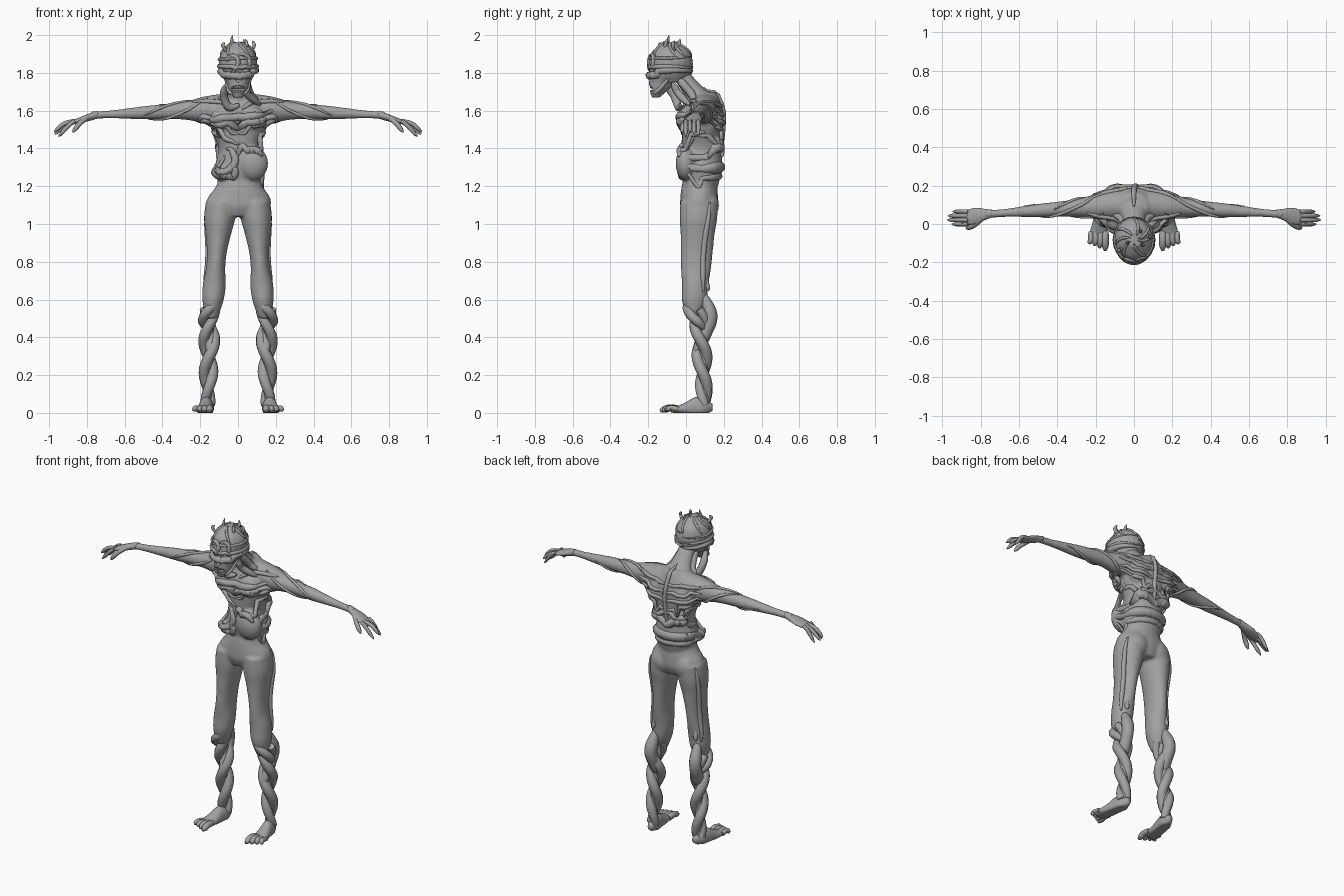
import bpy, bmesh, math, random
from mathutils import Vector
from mathutils.bvhtree import BVHTree

random.seed(4)
if "Cube" in bpy.data.objects:
    bpy.data.objects.remove(bpy.data.objects["Cube"])

skin = bpy.data.materials.new("ash grey skin")
skin.use_nodes = True
skin.diffuse_color = (.36, .36, .36, 1)
skin.node_tree.nodes["Principled BSDF"].inputs["Base Color"].default_value = skin.diffuse_color
PLANES = {"x": (1, 2), "y": (0, 2), "z": (0, 1)}


def smooth(points, steps):
    """Catmull-Rom resampling of tuples of any length."""
    out = []
    last = len(points) - 1
    for i in range(last):
        a, b, c, d = points[max(i - 1, 0)], points[i], points[i + 1], points[min(i + 2, last)]
        for k in range(steps):
            t = k / steps
            out.append([q + t / 2 * (r - p + t * (2 * p - 5 * q + 4 * r - s + t * (3 * (q - r) + s - p)))
                        for p, q, r, s in zip(a, b, c, d)])
    return out + [list(points[-1])]


def limb(bm, start, end, widths, depths, axis="z", side=1, sides=20):
    """Skin evenly spaced elliptical rings that lie across an axis."""
    u, v = PLANES[axis]
    start, end = Vector(start), Vector(end)
    sizes = list(zip(widths, depths))
    stations = [(*start.lerp(end, i / (len(sizes) - 1)), *size) for i, size in enumerate(sizes)]
    rings = []
    for x, y, z, width, depth in smooth(stations, 4):
        ring = []
        for k in range(sides):
            angle = math.tau * k / sides
            p = [x, y, z]
            p[u] += width * math.cos(angle)
            p[v] += depth * math.sin(angle)
            ring.append(bm.verts.new((p[0] * side, p[1], p[2])))
        rings.append(ring)
    for low, high in zip(rings, rings[1:]):
        for k in range(sides):
            bm.faces.new((low[k - 1], low[k], high[k], high[k - 1]))
    bm.faces.new(rings[0])
    bm.faces.new(rings[-1])


def blob(bm, centre, radii):
    made = bmesh.ops.create_uvsphere(bm, u_segments=20, v_segments=12, radius=1)["verts"]
    for vert in made:
        vert.co = Vector(centre) + Vector(a * b for a, b in zip(vert.co, radii))


def add_object(name, data):
    obj = bpy.data.objects.new(name, data)
    bpy.context.collection.objects.link(obj)
    return obj


def finish(name, bm):
    bmesh.ops.recalc_face_normals(bm, faces=bm.faces)
    mesh = bpy.data.meshes.new(name)
    bm.to_mesh(mesh)
    bm.free()
    mesh.materials.append(skin)
    mesh.shade_smooth()
    return add_object(name, mesh)


def baked(obj):
    """Replace an object by a mesh with its modifiers applied."""
    depsgraph = bpy.context.evaluated_depsgraph_get()
    mesh = bpy.data.meshes.new_from_object(obj.evaluated_get(depsgraph))
    name = obj.name
    bpy.data.objects.remove(obj)
    mesh.materials.clear()
    mesh.materials.append(skin)
    mesh.shade_smooth()
    return add_object(name, mesh)


def fuse(obj, voxel, cutter=None):
    """Melt overlapping forms into one skin; return a lookup of its surface."""
    melt = obj.modifiers.new("melt", "REMESH")
    melt.mode, melt.voxel_size = "VOXEL", voxel
    if cutter:
        cut = obj.modifiers.new("hollows", "BOOLEAN")
        cut.operation, cut.object = "DIFFERENCE", cutter
    obj.modifiers.new("soften", "SMOOTH").iterations = 3
    bm = bmesh.new()
    bm.from_mesh(baked(obj).data)
    tree = BVHTree.FromBMesh(bm)
    bm.free()
    return tree


def vine(name, points, thick, host=None, sink=0, tip=.3, root=.3):
    """Tapered tube through points, optionally pressed onto a host surface."""
    path = [Vector(p) for p in smooth(points, 6)]
    if host:
        hits = [host.find_nearest(p) for p in path]
        path = [place - normal * sink * thick for place, normal, *rest in hits]
    curve = bpy.data.curves.new(name, "CURVE")
    curve.dimensions, curve.bevel_depth = "3D", thick
    curve.bevel_resolution, curve.use_fill_caps = 2, True
    spline = curve.splines.new("POLY")
    spline.points.add(len(path) - 1)
    for i, p in enumerate(path):
        t = i / (len(path) - 1)
        end = root if t < .5 else tip
        spline.points[i].co = (*p, 1)
        spline.points[i].radius = end + (1 - end) * min(1, math.sin(math.pi * t) * 1.3)
    baked(add_object(name, curve))


def coil(name, start, end, spread, turns, phase, thick, axis="z", **options):
    """Vine winding about a line; turns and phase count whole circles."""
    u, v = PLANES[axis]
    start, end = Vector(start), Vector(end)
    steps = 4 + int(abs(turns) * 10)
    points = []
    for k in range(steps + 1):
        t = k / steps
        angle = math.tau * (phase + turns * t)
        reach = spread[0] + (spread[1] - spread[0]) * t
        p = start.lerp(end, t)
        p[u] += reach * math.cos(angle)
        p[v] += reach * math.sin(angle)
        points.append(p)
    vine(name, points, thick, **options)


# Body: trunk, neck, hips, thighs and arms melted together
bm = bmesh.new()
limb(bm, (.01, .08, 1.2), (0, .09, 1.7), (.11, .13, .11, .145, .165, .07), (.09, .11, .105, .11, .11, .07))
limb(bm, (0, .08, 1.66), (0, -.05, 1.82), (.08, .055, .05), (.08, .06, .05))
limb(bm, (.01, .07, 1.24), (0, .07, 1.04), (.11, .13, .165, .165, .08), (.085, .095, .1, .1, .08))
blob(bm, (.08, 0, 1.32), (.08, .055, .09))
blob(bm, (-.08, .02, 1.27), (.06, .05, .04))
for s in (1, -1):
    limb(bm, (.09, .07, 1.12), (.14, .04, .5), (.08, .083, .067, .053, .051, .061, .055, .03),
         (.1, .1, .09, .085, .08, .07, .065, .03), side=s)
    arm = (.08, .07, .048, .04, .036, .028, .021, .02)
    limb(bm, (.08, .1, 1.61), (.78, .05, 1.575), arm, arm, "x", s)
    blob(bm, (s * .085, .145, 1.55), (.07, .055, .075))
    blob(bm, (s * .06, .155, 1.42), (.055, .04, .05))
    blob(bm, (s * .075, 0, 1.56), (.07, .04, .06))
    blob(bm, (s * .075, .11, 1.1), (.075, .065, .08))
body_skin = fuse(finish("body", bm), .009)

# Head: skull and jaw, with hollow eyes, nose and mouth
bm = bmesh.new()
for s in (1, -1):
    blob(bm, (s * .045, -.2, 1.815), (.028, .03, .022))
blob(bm, (0, -.205, 1.765), (.013, .025, .017))
blob(bm, (0, -.195, 1.713), (.045, .035, .02))
cutter = finish("hollow_cutter", bm)
cutter.hide_render = True
bm = bmesh.new()
limb(bm, (0, -.08, 1.75), (0, -.08, 1.96), (.06, .085, .1, .1, .08, .035), (.075, .105, .116, .113, .095, .04))
limb(bm, (0, -.16, 1.67), (0, -.11, 1.79), (.024, .05, .06, .08), (.02, .05, .07, .085))
head_skin = fuse(finish("head", bm), .005, cutter)
bpy.data.objects.remove(cutter)

# Teeth above and below the open mouth
for k in range(-3, 4):
    x, y = k * .01, -.186 + abs(k) * .004
    for name, gum, point in (("upper_tooth", 1.74, 1.716), ("lower_tooth", 1.69, 1.709)):
        vine(name, [(x, y + .005, gum), (x, y, point)], .006, tip=.15, root=1)

# Bands wrapped around the head, coils over the brow and cords down the neck
middle = Vector((0, -.08, 0))
up = Vector((0, 0, 1))
for low, high, thick in ((1.78, 1.8, .02), (1.83, 1.82, .012), (1.87, 1.9, .008)):
    coil("head_band", middle + up * low, middle + up * high, (.15, .15), 1, .25, thick, host=head_skin)
for s in (1, -1):
    brow = (s * .04, -.2, 1.86)
    coil("brow_coil", brow, brow, (.03, .05), s * .9, .5, .012, "y", host=head_skin)
    vine("jaw_cord", [(s * .035, -.18, 1.68), (s * .06, -.14, 1.71), (s * .07, -.09, 1.77)], .012, head_skin)
    vine("neck_cord", [(s * .06, -.06, 1.77), (s * .06, 0, 1.72), (s * .1, .06, 1.64)], .022, body_skin)
    vine("collar_cord", [(s * .02, -.03, 1.61), (s * .1, .02, 1.65), (s * .24, .07, 1.63)], .013, body_skin)
vine("hanging_cord", [(-.05, -.13, 1.75), (-.075, -.07, 1.69), (-.05, -.04, 1.62), (.01, -.03, 1.63)], .022)
vine("throat_cord", [(.06, -.07, 1.75), (.05, -.04, 1.69), (.12, .02, 1.63)], .02)

# Roots creeping over the scalp and a few bent twigs
for k in range(7):
    coil("scalp_root", middle + up * 1.97, middle + up * 1.89, (.02, .12), .1, k / 7 + random.uniform(0, .1),
         .008, host=head_skin)
for x, y, peak in ((-.07, -.13, 1.96), (-.03, -.09, 2), (.04, -.1, 1.98), (.075, -.06, 1.97), (.03, -.03, 1.98)):
    vine("crown_twig", [(x * .9, y, 1.915), (x * 1.15, y - .01, 1.945), (x, y, peak)], .009, tip=.1, root=1)

# Ribs around the chest, sashes across it, folds around the waist
core = Vector((0, .08, 0))
for k in range(3):
    for s in (1, -1):
        height = 1.42 + k * .05
        coil("rib_cord", core + up * height, core + up * (height + .05), (.2, .2), s * .28, -.25, .015,
             host=body_skin, sink=.2)
for height in (1.48, 1.54):
    coil("chest_sash", core + up * height, core + up * (height + .06), (.2, .2), .4, -.45, .022,
         host=body_skin, sink=.2)
for height, thick in ((1.225, .02), (1.29, .032), (1.375, .028), (1.44, .018)):
    coil("waist_fold", core + up * height, core + up * (height + .01), (.2, .2), .7, -.1, thick,
         host=body_skin, sink=.45)

# Gut coils over the belly
for x, z, spread, turns, phase in ((-.08, 1.34, .06, .9, .4), (-.06, 1.27, .04, .8, .5), (.07, 1.34, .08, .4, .05)):
    coil("gut_coil", (x, -.06, z), (x, -.06, z), (spread, spread), turns, phase, .02, "y", host=body_skin)

# Spine and roots spreading over the back
vine("spine", [(0, .2, 1.36), (.01, .2, 1.5), (0, .17, 1.66), (0, .09, 1.72)], .014, body_skin)
for s in (1, -1):
    for k in range(4):
        height = 1.67 - k * .06
        coil("back_root", core + up * (height - .03), core + up * height, (.15, .24), s * -.2, .24, .012,
             host=body_skin)

for s in (1, -1):
    # Cords spiralling along the arms
    for phase, reach in ((0, .5), (.35, .58), (.67, .42)):
        coil("arm_cord", (s * .16, .1, 1.61), (s * reach, .08, 1.6), (.08, .05), .6, phase, .009, "x",
             host=body_skin)

    # Hands with long drooping fingers
    bm = bmesh.new()
    limb(bm, (.74, .055, 1.58), (.9, .03, 1.53), (.02, .03, .042, .04, .028), (.02, .02, .017, .013, .008), "x", s)
    finish("hand", bm)
    for k, tip_x in enumerate((.945, .97, .973, .95)):
        y = .065 - k * .022
        vine("finger", [(s * .865, y, 1.546), (s * (tip_x - .05), y, 1.53 - .012 * (k % 2)),
                        (s * tip_x, y, 1.463 + .012 * (k % 3))], .0115, tip=.25, root=.9)
    vine("thumb", [(s * .79, .03, 1.57), (s * .84, -.01, 1.53), (s * .875, -.022, 1.485)], .014, tip=.25, root=.9)

    # Strand down the outer thigh, and cords looping round the knee
    vine("thigh_strand", [(s * .16, .13, 1.12), (s * .18, .1, .85), (s * .17, .09, .64)], .015, body_skin)
    vine("knee_thorn", [(s * .14, .1, .72), (s * .15, .12, .645)], .014, tip=.1, root=1)
    vine("calf_cord", [(s * .14, .07, .66), (s * .155, .13, .52), (s * .15, .1, .42), (s * .145, .05, .32)],
         .037, tip=.5)
    knee = Vector((s * .14, .05, .6))
    coil("knee_coil", knee, knee - up * .16, (.04, .05), s * .6, -.4 if s > 0 else -.1, .026, tip=.6, root=.6)

    # Shins of two strands twisted around a core
    ankle = Vector((s * .16, .1, .04))
    for phase in (0, .5):
        coil("shin_strand", (s * .148, .07, .55), ankle, (.034, .016), s * 1.5, phase, .03, tip=.8, root=.7)
    vine("shin_core", [(s * .145, .07, .55), (s * .155, .09, .3), ankle], .024, tip=1, root=1)

    # Splayed flat feet and toes
    bm = bmesh.new()
    limb(bm, (.155, .14, .03), (.19, -.08, .015), (.015, .035, .037, .04, .045, .04),
         (.018, .045, .06, .04, .022, .013), "y", s)
    for vert in bm.verts:
        vert.co.z = max(vert.co.z, 0)
    finish("foot", bm)
    for k in range(4):
        x = .15 + k * .025
        vine("toe", [(s * x, -.04, .02), (s * x, -.085, .026), (s * (x + .004 * k), -.138 + k * .014, .01)],
             .019 - k * .0015, tip=.4, root=.9)
